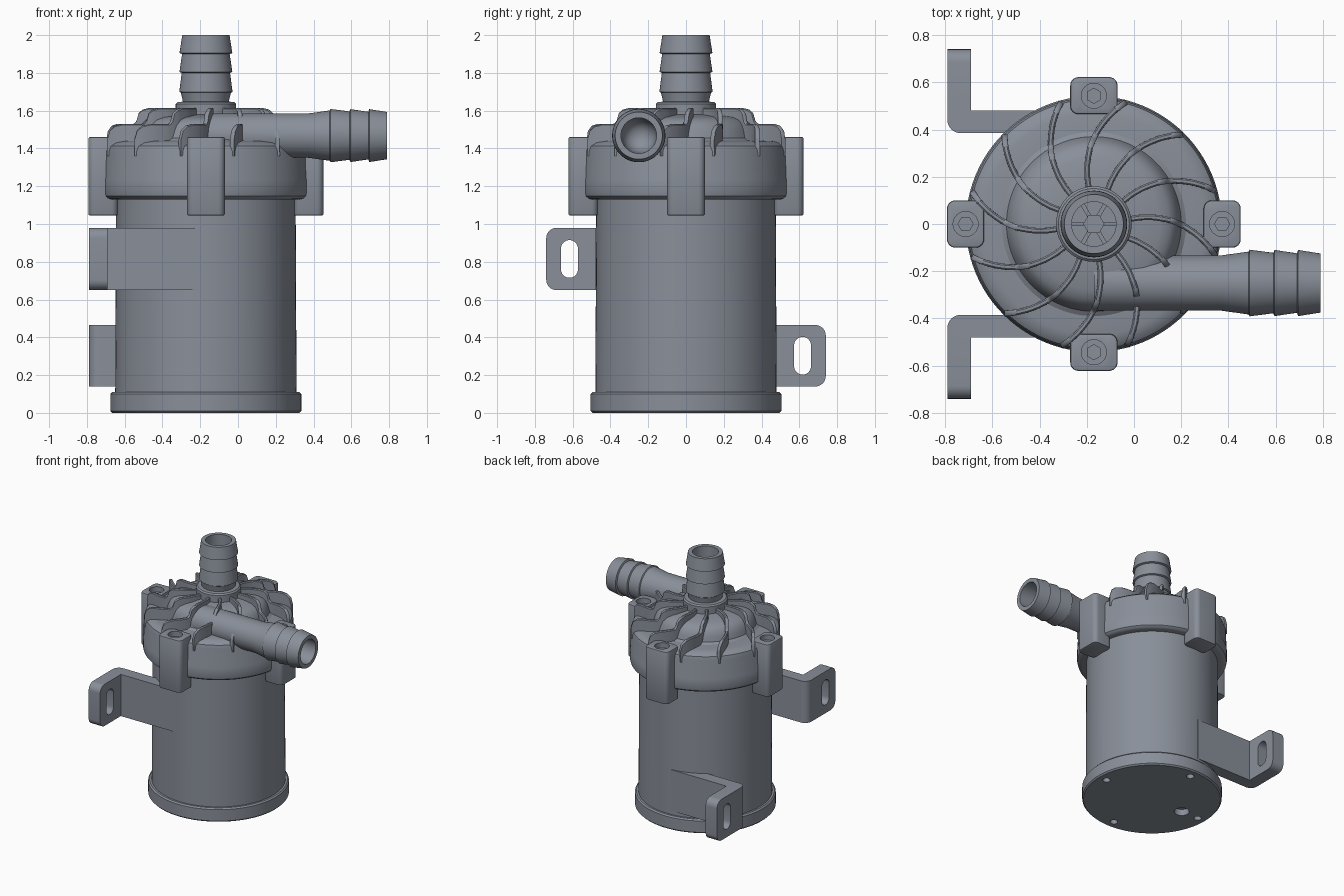
import bpy, bmesh, math
from mathutils import Matrix

if "Cube" in bpy.data.objects:
    bpy.data.objects.remove(bpy.data.objects["Cube"])

CX = -0.17      # x position of the pump axis

# Dark blue-grey plastic for every part
GREY = bpy.data.materials.new("dark_grey")
GREY.diffuse_color = (.25, .275, .32, 1)
GREY.use_nodes = True
GREY.node_tree.nodes["Principled BSDF"].inputs["Base Color"].default_value = GREY.diffuse_color


def finish(name, bm, matrix=None, angle=30):
    bmesh.ops.remove_doubles(bm, verts=bm.verts, dist=1e-5)
    bmesh.ops.recalc_face_normals(bm, faces=bm.faces)
    if matrix:
        bm.transform(matrix)
    me = bpy.data.meshes.new(name)
    bm.to_mesh(me)
    bm.free()
    me.materials.append(GREY)
    ob = bpy.data.objects.new(name, me)
    bpy.context.collection.objects.link(ob)
    smooth(ob, angle)
    return ob


def smooth(ob, angle=30):
    bpy.ops.object.select_all(action='DESELECT')
    ob.select_set(True)
    bpy.context.view_layer.objects.active = ob
    bpy.ops.object.shade_smooth_by_angle(angle=math.radians(angle))


def lathe(name, profile, matrix, seg=96):
    """Revolve (radius, height) points that start and end on the axis or form a loop."""
    bm = bmesh.new()
    rings = [[bm.verts.new((r * math.cos(2 * math.pi * i / seg),
                            r * math.sin(2 * math.pi * i / seg), z)) for i in range(seg)]
             if r > 0 else [bm.verts.new((0, 0, z))] * seg for r, z in profile]
    pairs = list(zip(rings, rings[1:]))
    if profile[0][0] > 0:
        pairs.append((rings[-1], rings[0]))
    for a, b in pairs:
        for i in range(seg):
            j = (i + 1) % seg
            loop = list(dict.fromkeys((a[i], a[j], b[j], b[i])))
            if len(loop) > 2:
                bm.faces.new(loop)
    return finish(name, bm, matrix)


def prism_bm(outline, z0, z1):
    bm = bmesh.new()
    face = bm.faces.new([bm.verts.new((x, y, z0)) for x, y in outline])
    top = bmesh.ops.extrude_face_region(bm, geom=[face])['geom']
    bmesh.ops.translate(bm, vec=(0, 0, z1 - z0),
                        verts=[v for v in top if isinstance(v, bmesh.types.BMVert)])
    return bm


def circle(r, n, cx=0, cy=0):
    return [(cx + r * math.cos(2 * math.pi * i / n), cy + r * math.sin(2 * math.pi * i / n))
            for i in range(n)]


def cut(ob, bm, matrix=None):
    cutter = finish("cutter", bm, matrix)
    cutter.hide_render = True
    mod = ob.modifiers.new("cut", 'BOOLEAN')
    mod.object, mod.operation, mod.solver = cutter, 'DIFFERENCE', 'EXACT'
    bpy.ops.object.select_all(action='DESELECT')
    bpy.context.view_layer.objects.active = ob
    ob.select_set(True)
    bpy.ops.object.modifier_apply(modifier=mod.name)
    bpy.data.objects.remove(cutter)
    smooth(ob)


def barbs(tip):
    """Hose barb profile that ends at the given height, with the bore rim."""
    return [(r, tip - d) for r, d in ((.133, .305), (.141, .3), (.128, .2), (.14, .195),
                                      (.126, .1), (.14, .095), (.125, 0), (.094, 0))]


def lerp(table, x):
    for (x0, y0), (x1, y1) in zip(table, table[1:]):
        if x <= x1:
            return y0 + (y1 - y0) * (x - x0) / (x1 - x0)
    return table[-1][1]


axis = Matrix.Translation((CX, 0, 0))

# Base plate with four screw holes and a cable hole
base = lathe("base_plate", [(0, 0), (.495, 0), (.505, .01), (.505, .1), (.495, .11), (0, .11)], axis)
for x, y, r in ((.43, 0, .028), (-.43, 0, .028), (0, .43, .028), (0, -.43, .028), (-.28, 0, .055)):
    cut(base, prism_bm(circle(r, 24, CX + x, y), -.05, .05))

# Motor body
lathe("motor_body", [(0, .1), (.48, .1), (.475, 1.15), (0, 1.15)], axis)

# Pump head: clamping ring, shoulder, raised volute and inlet well
head = lathe("pump_head", [(0, 1.13), (.505, 1.13), (.525, 1.135), (.538, 1.147), (.542, 1.165),
                           (.542, 1.235), (.539, 1.245), (.536, 1.385), (.528, 1.412), (.505, 1.43),
                           (.47, 1.438), (.39, 1.442), (.37, 1.455), (.36, 1.49), (.345, 1.525),
                           (.32, 1.55), (.28, 1.565), (.2, 1.575), (.15, 1.58), (.095, 1.58),
                           (.095, 1.45), (0, 1.45)], axis)

# Swirling ribs on the head
TOP = [(.13, 1.615), (.3, 1.615), (.335, 1.605), (.355, 1.585), (.365, 1.54), (.38, 1.53),
       (.47, 1.53), (.505, 1.52), (.525, 1.497), (.535, 1.45)]
SWEEP = [(.13, 23), (.2, 23), (.25, 21.5), (.33, 17.5), (.39, 13), (.45, 8), (.5, 3.5), (.535, 0)]
bm = bmesh.new()
radii = [.13 + .405 * i / 40 for i in range(41)]
for k in range(12):
    path = []
    for r in radii:
        a = math.radians(15 + 30 * k + lerp(SWEEP, r))
        path.append((r * math.cos(a), r * math.sin(a), lerp(TOP, r)))
    rows = []
    for i, (x, y, z) in enumerate(path):
        p, q = path[max(i - 1, 0)], path[min(i + 1, 40)]
        dx, dy = q[0] - p[0], q[1] - p[1]
        d = math.hypot(dx, dy)
        nx, ny = -dy / d, dx / d
        rows.append([bm.verts.new((x + nx * w, y + ny * w, h)) for w, h in
                     ((-.013, 1.36), (-.012, z - .006), (-.006, z), (.006, z),
                      (.012, z - .006), (.013, 1.36))])
    for a, b in zip(rows, rows[1:]):
        for i in range(6):
            bm.faces.new((a[i], a[(i + 1) % 6], b[(i + 1) % 6], b[i]))
    bm.faces.new(rows[0])
    bm.faces.new(rows[-1])
finish("head_ribs", bm, axis, 40)

# Inlet pipe with collar, and the spoked hub inside it
lathe("inlet_pipe", [(.094, 1.56), (.16, 1.56), (.16, 1.635), (.15, 1.645), (.122, 1.648),
                     (.124, 1.66)] + barbs(2.0), axis)
finish("inlet_hub", prism_bm(circle(.045, 6), 1.44, 1.54), axis)
for k in range(6):
    finish("inlet_spoke", prism_bm([(.03, -.009), (.1, -.009), (.1, .009), (.03, .009)], 1.44, 1.53),
           axis @ Matrix.Rotation(k * math.pi / 3, 4, 'Z'))

# Outlet pipe, tangent to the volute, with a rounded bore end
lathe("outlet_pipe", [(0, CX), (.117, CX), (.117, .37)] + barbs(.79)
      + [(.09, .42), (.082, .385), (.065, .355), (.04, .335), (0, .325)],
      Matrix.Translation((0, -.25, 1.468)) @ Matrix.Rotation(math.pi / 2, 4, 'Y'))

# Four screw lugs with socket screws
for k in range(4):
    turn = axis @ Matrix.Rotation(k * math.pi / 2, 4, 'Z')
    bm = prism_bm([(.465, -.1), (.622, -.1), (.622, .1), (.465, .1)], 1.045, 1.46)
    edges = [e for e in bm.edges if abs(e.verts[0].co.z - e.verts[1].co.z) > .1]
    bmesh.ops.bevel(bm, geom=edges, offset=.035, segments=6, profile=.5, affect='EDGES')
    rim = [e for e in bm.edges if abs(e.verts[0].co.z - e.verts[1].co.z) < .01]
    bmesh.ops.bevel(bm, geom=rim, offset=.008, segments=2, profile=.5, affect='EDGES')
    lug = finish("screw_lug", bm, turn)
    cut(lug, prism_bm(circle(.053, 32, .543), 1.42, 1.5), turn)
    cut(lug, prism_bm(circle(.032, 6, .543), 1.38, 1.5), turn)
    cut(head, prism_bm(circle(.056, 32, .543), 1.37, 1.5), turn)

# Two mounting brackets with slotted flanges
for name, s, z0, z1 in (("front_bracket", -1, .65, .98), ("back_bracket", 1, .14, .465)):
    bm = prism_bm([(-.2, s * .48), (-.69, s * .48), (-.69, s * .74), (-.79, s * .74),
                   (-.79, s * .385), (-.2, s * .385)], z0, z1)
    corners = []
    for e in bm.edges:
        a, b = (v.co for v in e.verts)
        tip = abs(a.y - s * .74) < .001 and abs(b.y - s * .74) < .001 and abs(a.x - b.x) > .05
        bend = all(abs(c.x + .79) < .001 and abs(c.y - s * .385) < .001 for c in (a, b))
        if tip or bend:
            corners.append(e)
    bmesh.ops.bevel(bm, geom=corners, offset=.055, segments=8, profile=.5, affect='EDGES')
    bracket = finish(name, bm)
    h, r = .055, .045
    slot = [(y, z + (h if i < 12 else -h)) for i, (y, z) in enumerate(
        (r * math.cos(math.pi * (i - (i > 11)) / 11), r * math.sin(math.pi * (i - (i > 11)) / 11))
        for i in range(24))]
    # the outline lies in y-z, so map local (x, y, z) to world (y, z, x)
    to_yz = Matrix(((0, 0, 1, -.74), (1, 0, 0, s * .617), (0, 1, 0, (z0 + z1) / 2), (0, 0, 0, 1)))
    cut(bracket, prism_bm(slot, -.1, .1), to_yz)
